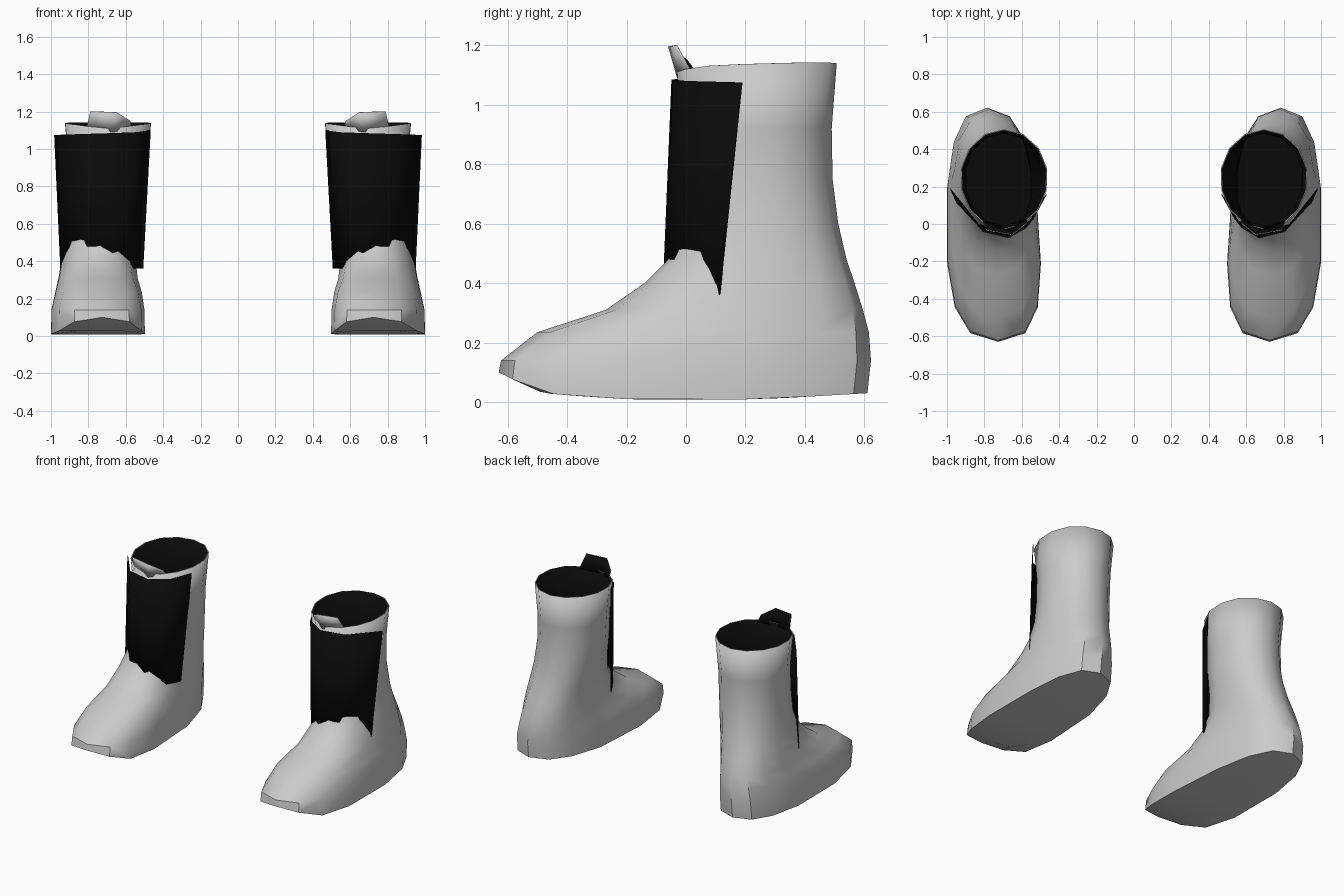
import bpy, bmesh, math

if "Cube" in bpy.data.objects:
    bpy.data.objects.remove(bpy.data.objects["Cube"])


def material(name, rgb):
    m = bpy.data.materials.new(name)
    m.diffuse_color = (*rgb, 1)
    m.use_nodes = True
    m.node_tree.nodes["Principled BSDF"].inputs["Base Color"].default_value = m.diffuse_color
    return m


GREY = material("light grey", (0.6, 0.6, 0.6))
BLACK = material("black", (0.003, 0.003, 0.003))
SIDES = 14


def interp(table, v):
    """Piecewise linear lookup in (key, value) pairs."""
    for (a, p), (b, q) in zip(table, table[1:]):
        if v <= b:
            return p + (q - p) * max(0, (v - a) / (b - a))
    return table[-1][1]


def spow(v, e):
    return math.copysign(abs(v) ** e, v)


def ring(yf, yb, xf, wf, xb, wb, e):
    """Egg-shaped outline with separate toe and heel centres and widths."""
    pts = []
    for i in range(SIDES):
        a = 2 * math.pi * i / SIDES
        u = (1 + math.cos(a)) / 2
        x = xb + (xf - xb) * u + (wb + (wf - wb) * u) * spow(math.sin(a), e)
        y = (yf + yb) / 2 - (yb - yf) / 2 * spow(math.cos(a), e)
        pts.append((x, y))
    return pts


def loft(bm, rows, closed):
    rows = [[bm.verts.new(p) for p in r] for r in rows]
    n = len(rows[0])
    for a, b in zip(rows, rows[1:]):
        for i in range(n if closed else n - 1):
            j = (i + 1) % n
            bm.faces.new((a[i], a[j], b[j], b[i]))
    return rows


def finish(bm, name, mats, lining=0, angle=40):
    me = bpy.data.meshes.new(name)
    bm.to_mesh(me)
    bm.free()
    ob = bpy.data.objects.new(name, me)
    bpy.context.collection.objects.link(ob)
    for m in mats:
        me.materials.append(m)
    bpy.context.view_layer.objects.active = ob
    ob.select_set(True)
    bpy.ops.object.shade_smooth_by_angle(angle=math.radians(angle))
    ob.select_set(False)
    if lining:
        s = ob.modifiers.new("lining", 'SOLIDIFY')
        s.thickness = lining
        s.offset = -1
        s.material_offset = 1
    ob.modifiers.new("other_foot", 'MIRROR')
    return ob


# Boot: sole, foot and shaft as stacked outlines
SOLE = [(-.63, .1), (-.57, .07), (-.48, .03), (-.25, .012), (0, .004), (.3, .012), (.61, .03)]
RIM = [(-.03, 1.11), (.02, 1.128), (.2, 1.137), (.45, 1.143), (.51, 1.14)]
# z, toe y, heel y, toe centre x, toe width, heel centre x, heel width, roundness
LEVELS = [
    (.14, -.622, .622, .725, .275, .785, .218, .75),
    (.235, -.50, .615, .725, .25, .775, .21, .78),
    (.31, -.27, .595, .735, .22, .765, .205, .8),
    (.40, -.14, .567, .74, .20, .75, .205, .85),
    (.48, -.06, .54, .735, .195, .735, .205, .88),
    (.60, -.02, .512, .715, .20, .715, .205, .92),
    (.75, -.015, .493, .70, .205, .70, .21, .96),
    (.92, -.015, .49, .695, .21, .695, .22, 1),
]
sole = ring(-.63, .61, .725, .278, .785, .22, .75)
inner = [(.75 + (x - .75) * .78, y * .78) for x, y in sole]
rows = [[(x, y, interp(SOLE, y)) for x, y in o] for o in (inner, sole)]
rows += [[(x, y, lv[0]) for x, y in ring(*lv[1:])] for lv in LEVELS]
rows.append([(x, y, interp(RIM, y)) for x, y in ring(-.03, .507, .695, .23, .695, .24, 1)])
bm = bmesh.new()
rings = loft(bm, rows, True)
bm.faces.new(rings[0])
bmesh.ops.recalc_face_normals(bm, faces=bm.faces)
finish(bm, "boot", [GREY, BLACK], .006)

# Shin panel: thin sheet wrapped round the front of the shaft
top = [(.98, .19, 1.075), (.83, 0, 1.08), (.67, -.045, 1.085), (.54, .03, 1.09), (.47, .16, 1.1)]
low = [(.947, .115, .36), (.80, -.045, .36), (.67, -.075, .36), (.58, -.02, .36), (.51, .10, .36)]
bm = bmesh.new()
loft(bm, [low, top], False)
finish(bm, "shin_panel", [BLACK, BLACK], .004)

# Tongue: small tab leaning forward, dark on the inside
bm = bmesh.new()
loft(bm, [[(.57, .03, 1.11), (.67, -.03, 1.09), (.81, .015, 1.11)],
          [(.575, 0, 1.15), (.65, -.06, 1.195), (.79, -.035, 1.2)]], False)
finish(bm, "tongue", [GREY, BLACK], .005)
